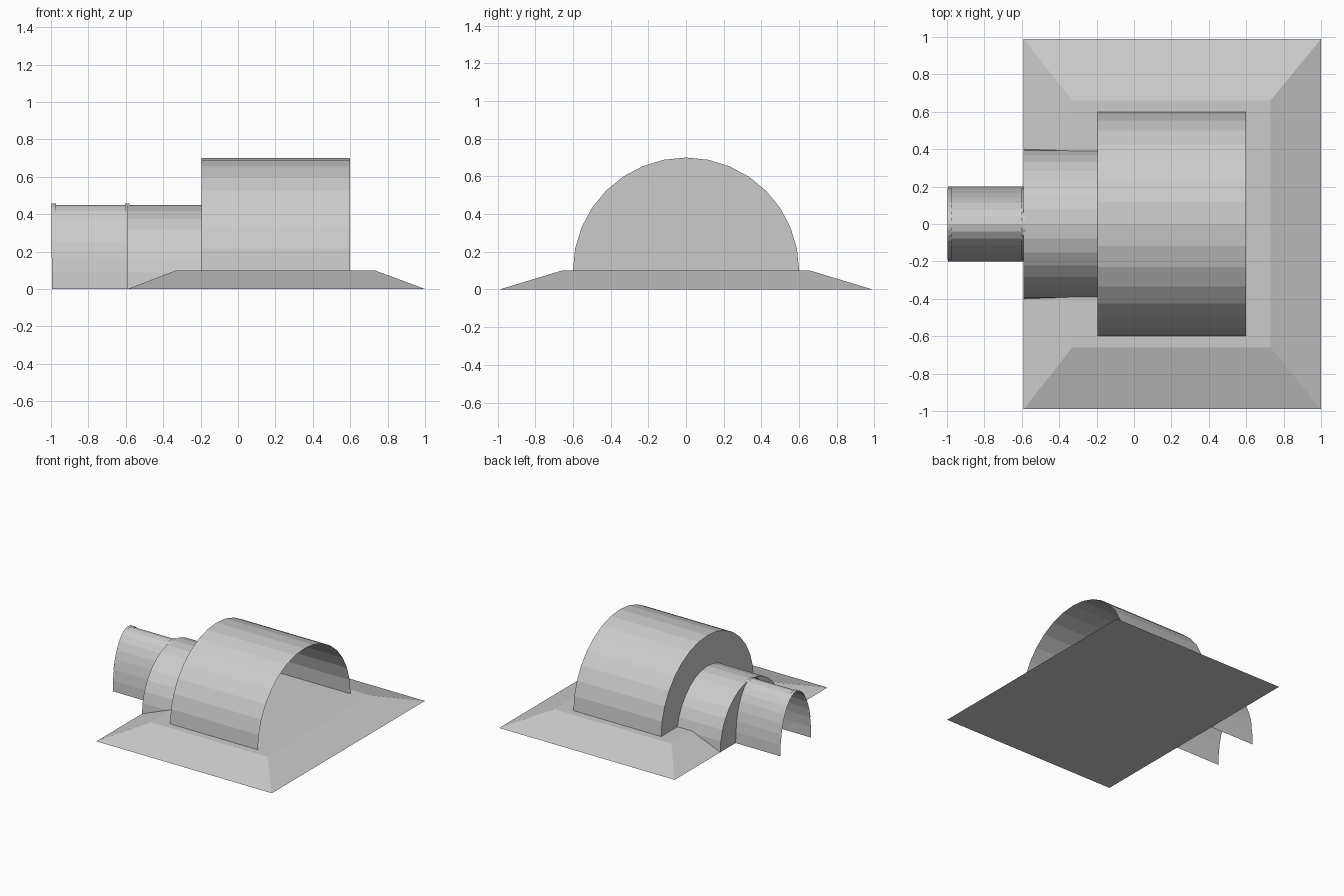
import bpy, bmesh, math

if "Cube" in bpy.data.objects:
    bpy.data.objects.remove(bpy.data.objects["Cube"])

grey = bpy.data.materials.new("plain grey")
grey.use_nodes = True
grey.diffuse_color = (0.6, 0.6, 0.6, 1)
grey.node_tree.nodes["Principled BSDF"].inputs["Base Color"].default_value = (0.6, 0.6, 0.6, 1)


def finish(name, bm):
    mesh = bpy.data.meshes.new(name)
    bm.to_mesh(mesh)
    bm.free()
    mesh.materials.append(grey)
    obj = bpy.data.objects.new(name, mesh)
    bpy.context.collection.objects.link(obj)
    return obj


def vault(name, x0, x1, width, height, base=0, wall_x=None, start=0, segments=16):
    """Half-elliptical sheet along x, with an optional closing wall."""
    bm = bmesh.new()
    angles = [start + (math.pi - 2 * start) * i / segments for i in range(segments + 1)]

    def arch(x):
        return [bm.verts.new((x, width * math.cos(a), base + height * math.sin(a))) for a in angles]

    a, b = arch(x0), arch(x1)
    for i in range(segments):
        bm.faces.new((a[i], b[i], b[i + 1], a[i + 1]))
    if wall_x is not None:
        bm.faces.new(a if wall_x == x0 else b)
    bmesh.ops.recalc_face_normals(bm, faces=bm.faces)
    # keep the curved sheet facing outward
    bm.normal_update()
    bm.faces.ensure_lookup_table()
    if bm.faces[segments // 2].normal.z < 0:
        bmesh.ops.reverse_faces(bm, faces=bm.faces)
    return finish(name, bm)


# Sloped base plate
bm = bmesh.new()
low = [bm.verts.new((x, y, 0)) for x, y in ((-0.59, -0.99), (1, -0.99), (1, 0.99), (-0.59, 0.99))]
top = [bm.verts.new((x, y, 0.1)) for x, y in ((-0.33, -0.66), (0.73, -0.66), (0.73, 0.66), (-0.33, 0.66))]
bm.faces.new(low[::-1])
bm.faces.new(top)
for i in range(4):
    j = (i + 1) % 4
    bm.faces.new((low[i], low[j], top[j], top[i]))
finish("base_plate", bm)

# Three stepped vaults, the outer two open at their far ends
vault("main_vault", -0.195, 0.6, 0.6, 0.6, base=0.1, wall_x=-0.195)
vault("middle_vault", -0.59, -0.195, 0.4, 0.45, wall_x=-0.59)
vault("entrance_vault", -0.995, -0.59, 0.2, 0.45)

# Thin trim bands around the entrance
for name, x in (("outer_trim", -0.985), ("inner_trim", -0.592)):
    vault(name, x - 0.012, x + 0.012, 0.203, 0.457, start=0.38)
